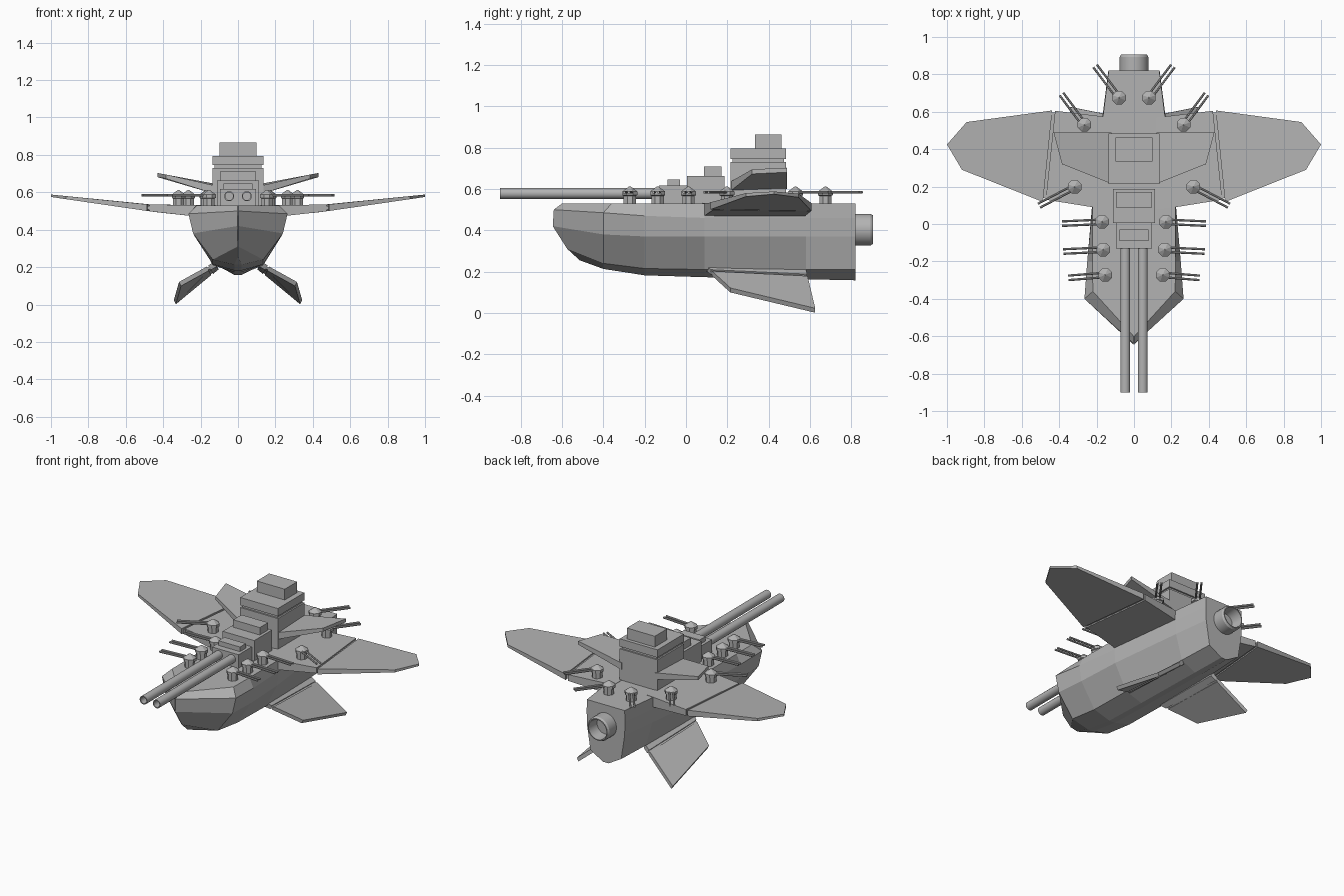
import bpy, bmesh
from math import atan2, pi
from mathutils import Matrix, Vector

if "Cube" in bpy.data.objects:
    bpy.data.objects.remove(bpy.data.objects["Cube"])

grey = bpy.data.materials.new("dark_grey")
grey.diffuse_color = (.45, .45, .45, 1)
grey.use_nodes = True
grey.node_tree.nodes["Principled BSDF"].inputs["Base Color"].default_value = grey.diffuse_color


def make(name, verts, faces, mirror=False):
    me = bpy.data.meshes.new(name)
    me.from_pydata(verts, [], faces)
    bm = bmesh.new()
    bm.from_mesh(me)
    bmesh.ops.recalc_face_normals(bm, faces=bm.faces)
    bm.to_mesh(me)
    bm.free()
    me.materials.append(grey)
    ob = bpy.data.objects.new(name, me)
    bpy.context.collection.objects.link(ob)
    if mirror:
        ob.modifiers.new("Mirror", 'MIRROR').use_mirror_merge = False
    return ob


def loft(name, rings, mirror=False):
    n = len(rings[0])
    verts = [p for r in rings for p in r]
    faces = [list(range(n)), list(range((len(rings) - 1) * n, len(rings) * n))]
    for k in range(len(rings) - 1):
        for i in range(n):
            j = (i + 1) % n
            faces.append([k * n + i, k * n + j, (k + 1) * n + j, (k + 1) * n + i])
    return make(name, verts, faces, mirror)


def box(name, hx, y0, y1, z0, z1):
    ring = [(-hx, y0), (hx, y0), (hx, y1), (-hx, y1)]
    return loft(name, [[(x, y, z) for x, y in ring] for z in (z0, z1)])


def lathe(name, profile, sides, matrix, mirror=False):
    # profile of (radius, height) turned around the local z axis
    rings = []
    for r, h in profile:
        rings.append([matrix @ (Matrix.Rotation(2 * pi * (i + .5) / sides, 4, 'Z') @ Vector((r, 0, h)))
                      for i in range(sides)])
    return loft(name, rings, mirror)


def smooth(ob):
    bpy.ops.object.select_all(action='DESELECT')
    ob.select_set(True)
    bpy.context.view_layer.objects.active = ob
    bpy.ops.object.shade_smooth_by_angle()


# hull: half sections from deck edge to keel
def section(y, half):
    ys = y if isinstance(y, tuple) else (y,) * len(half)
    right = [(x, yy, z) for (x, z), yy in zip(half, ys)]
    return right + [(-x, yy, z) for x, yy, z in reversed(right)]


loft("hull", [
    section((-.60, -.64, -.645, -.575, -.515),
            [(.002, .53), (.002, .50), (.002, .42), (.002, .31), (.002, .255)]),
    section((-.36, -.40, -.40, -.40, -.40),
            [(.22, .53), (.265, .485), (.24, .38), (.135, .24), (.02, .213)]),
    section(-.20, [(.222, .53), (.25, .47), (.235, .37), (.135, .215), (.02, .182)]),
    section(.09, [(.222, .53), (.225, .46), (.22, .37), (.135, .21), (.02, .173)]),
    section(.58, [(.165, .53), (.168, .46), (.165, .37), (.12, .21), (.02, .163)]),
    section(.82, [(.135, .53), (.137, .46), (.135, .37), (.11, .21), (.02, .158)])])

# main wings: inner panel, thin joint, outer panel
def wing_z(x):
    if x < .45:
        return .532, .468 + .027 * max(0, x - .2) / .25
    t = (x - .45) / .55
    return .532 + .056 * t, .495 + .08 * t


def wing(name, outline, inset=0.0):
    top = [(x, y, wing_z(x)[0] - inset) for x, y in outline]
    low = [(x, y, wing_z(x)[1] + inset) for x, y in outline]
    loft(name, [low, top], True)


wing("wing_inner", [(.12, .08), (.222, .09), (.472, .13), (.422, .605), (.165, .575), (.12, .57)])
wing("wing_joint", [(.46, .135), (.495, .14), (.445, .595), (.41, .595)], .008)
wing("wing_outer", [(.487, .118), (.92, .29), (1.0, .425), (.895, .545), (.437, .607)])

# upper fins beside the tower
fin = [(.12, .215, .635), (.385, .32, .695), (.43, .49, .703), (.12, .49, .645)]
loft("upper_fin", [[(x, y, z - (.045 if x < .2 else .022)) for x, y, z in fin], fin], True)


# lower fins with a narrow joint at the root
def slab(name, pts, thick):
    p = [Vector(q) for q in pts]
    n = (p[1] - p[0]).cross(p[3] - p[0]).normalized() * thick / 2
    loft(name, [[q - n for q in p], [q + n for q in p]], True)


r0, t0, t1, r1 = map(Vector, ((.12, .10, .215), (.31, .215, .11), (.338, .625, .012), (.11, .58, .20)))
a0, a1 = r0.lerp(t0, .17), r1.lerp(t1, .13)
b0, b1 = r0.lerp(t0, .22), r1.lerp(t1, .17)
slab("lower_fin_root", [r0, a0, a1, r1], .028)
slab("lower_fin_joint", [r0.lerp(t0, .1), r0.lerp(t0, .3), r1.lerp(t1, .3), r1.lerp(t1, .1)], .014)
slab("lower_fin", [b0, t0, t1, b1], .024)

# tower and stepped deckhouses
box("tower_base", .135, .215, .485, .52, .73)
box("tower_gap", .125, .225, .475, .72, .75)
box("tower_bridge", .135, .215, .485, .745, .795)
box("tower_top", .10, .335, .462, .79, .865)
box("middle_house", .113, .005, .187, .52, .662)
box("middle_house_top", .095, .087, .172, .655, .71)
box("front_house", .095, -.13, .01, .52, .617)
box("front_house_top", .077, -.09, -.03, .61, .647)

# twin main guns with bored muzzles
aim = Matrix.Translation((.047, 0, .579)) @ Matrix.Rotation(pi / 2, 4, 'X')
smooth(lathe("main_gun", [(.027, .12), (.027, .90), (.021, .90), (.021, .80)], 16, aim, True))

# engine nozzle
back = Matrix.Translation((0, 0, .403)) @ Matrix.Rotation(-pi / 2, 4, 'X')
smooth(lathe("engine_nozzle", [(.077, .80), (.077, .893), (.07, .905), (.064, .905), (.056, .83)], 24, back))

# small twin turrets: position and barrel end on the right side
turrets = [(.17, .012, .385, .002), (.165, -.137, .378, -.147), (.154, -.272, .352, -.288),
           (.318, .198, .508, .098), (.265, .53, .388, .695), (.08, .675, .208, .845)]
for i, (x, y, ex, ey) in enumerate(turrets, 1):
    lathe(f"turret_{i}", [(.032, .525), (.032, .567), (.039, .57), (.039, .588), (.003, .613)],
          8, Matrix.Translation((x, y, 0)), True)
    length = Vector((ex - x, ey - y)).length
    turn = Matrix.Translation((x, y, .584)) @ Matrix.Rotation(atan2(ey - y, ex - x), 4, 'Z')
    for side in (-1, 1):
        m = turn @ Matrix.Translation((0, side * .012, 0)) @ Matrix.Rotation(pi / 2, 4, 'Y')
        lathe(f"turret_{i}_barrel", [(.0065, .0), (.0065, length)], 8, m, True)
